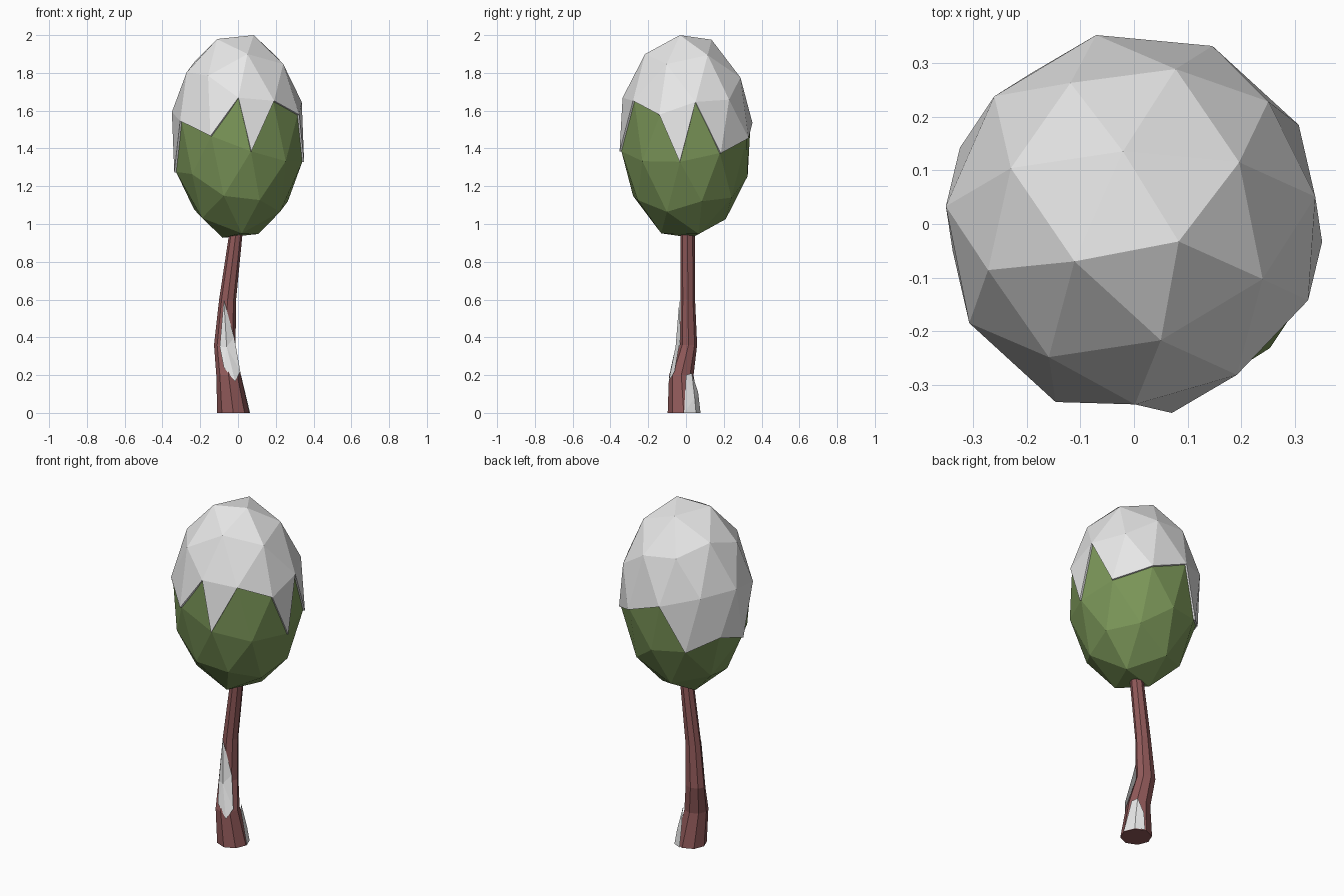
import bpy, bmesh, math
from mathutils import Vector, Matrix

cube = bpy.data.objects.get("Cube")
if cube:
    bpy.data.objects.remove(cube, do_unlink=True)


def material(name, color):
    mat = bpy.data.materials.new(name)
    mat.use_nodes = True
    mat.diffuse_color = (*color, 1)
    mat.node_tree.nodes["Principled BSDF"].inputs["Base Color"].default_value = (*color, 1)
    return mat


GREEN = material("leaf green", (0.20, 0.31, 0.10))
BARK = material("red brown bark", (0.28, 0.10, 0.10))
SNOW = material("snow white", (0.80, 0.80, 0.80))


def finish(bm, name, mat):
    mesh = bpy.data.meshes.new(name)
    bm.to_mesh(mesh)
    bm.free()
    mesh.materials.append(mat)
    obj = bpy.data.objects.new(name, mesh)
    bpy.context.collection.objects.link(obj)
    return obj


def frame(a, b):
    """Orthonormal frame with its z along a and its x towards b."""
    z = a.normalized()
    x = (b - z * b.dot(z)).normalized()
    return Matrix((x, z.cross(x), z)).transposed()


def tilted_ball():
    """Faceted unit ball, turned so that two neighbouring corners face set ways."""
    bm = bmesh.new()
    bmesh.ops.create_icosphere(bm, subdivisions=2, radius=1)
    corners = [v.co.copy() for v in bm.verts if len(v.link_edges) == 5]
    first = corners[0]
    second = min(corners[1:], key=lambda c: (c - first).length)
    target = frame(Vector((0.23, -0.09, 0.97)), Vector((-0.34, 0.74, 0.58)))
    turn = target @ frame(first, second).transposed()
    bmesh.ops.transform(bm, matrix=turn.to_4x4(), verts=bm.verts)
    return bm


def stretch(bm, radius, half_height):
    for v in bm.verts:
        v.co = Vector((v.co.x * radius, v.co.y * radius, v.co.z * half_height + 1.46))


# Foliage
ball = tilted_ball()
stretch(ball, 0.352, 0.55)
finish(ball, "foliage", GREEN)


# Snow cap with a jagged lower edge that droops on the back left
def is_snowy(face):
    c = face.calc_center_median()
    droop = c.dot(Vector((-0.895, 0.391, -0.212))) > 0.7 and c.z > -0.15
    return droop or c.z > (0.15 if c.y < -0.5 else 0.05)


cap = tilted_ball()
bare = [f for f in cap.faces if not is_snowy(f)]
bmesh.ops.delete(cap, geom=bare, context='FACES')
stretch(cap, 0.362, 0.557)
snow_cap = finish(cap, "snow_cap", SNOW)
shell = snow_cap.modifiers.new("thickness", 'SOLIDIFY')
shell.thickness = 0.025
shell.offset = -1

# Trunk: bent eight-sided loft; rings are height, centre x, centre y, radius x, radius y
SIDES = 8
RINGS = [(0, -0.025, -0.012, 0.085, 0.085),
         (0.2, -0.05, -0.025, 0.065, 0.065),
         (0.36, -0.07, 0.013, 0.057, 0.046),
         (0.6, -0.055, 0.01, 0.045, 0.038),
         (1.0, -0.005, 0.008, 0.034, 0.038)]
bm = bmesh.new()
loops = []
for z, cx, cy, rx, ry in RINGS:
    angles = [math.tau * i / SIDES for i in range(SIDES)]
    loops.append([bm.verts.new((cx + rx * math.cos(a), cy + ry * math.sin(a), z)) for a in angles])
for low, high in zip(loops, loops[1:]):
    for i in range(SIDES):
        j = (i + 1) % SIDES
        bm.faces.new((low[i], low[j], high[j], high[i]))
bm.faces.new(loops[0][::-1])
bm.faces.new(loops[-1])
finish(bm, "trunk", BARK)


# Snow patches clinging to the trunk
def patch(name, peak, outline):
    bm = bmesh.new()
    middle = bm.verts.new(peak)
    rim = [bm.verts.new(p) for p in outline]
    for a, b in zip(rim, rim[1:] + rim[:1]):
        bm.faces.new((middle, a, b))
    finish(bm, name, SNOW)


patch("front_snow_patch", (-0.06, -0.055, 0.35),
      [(-0.075, -0.035, 0.6), (-0.097, -0.04, 0.35), (-0.075, -0.08, 0.24),
       (-0.015, -0.092, 0.165), (0.012, -0.06, 0.22), (-0.02, -0.028, 0.4)])
patch("back_snow_patch", (0.027, 0.046, 0.08),
      [(0.064, -0.01, 0), (0.038, 0.053, 0), (-0.012, 0.077, 0),
       (-0.016, 0.064, 0.11), (0.0, 0.031, 0.21), (0.016, 0.0, 0.2)])
